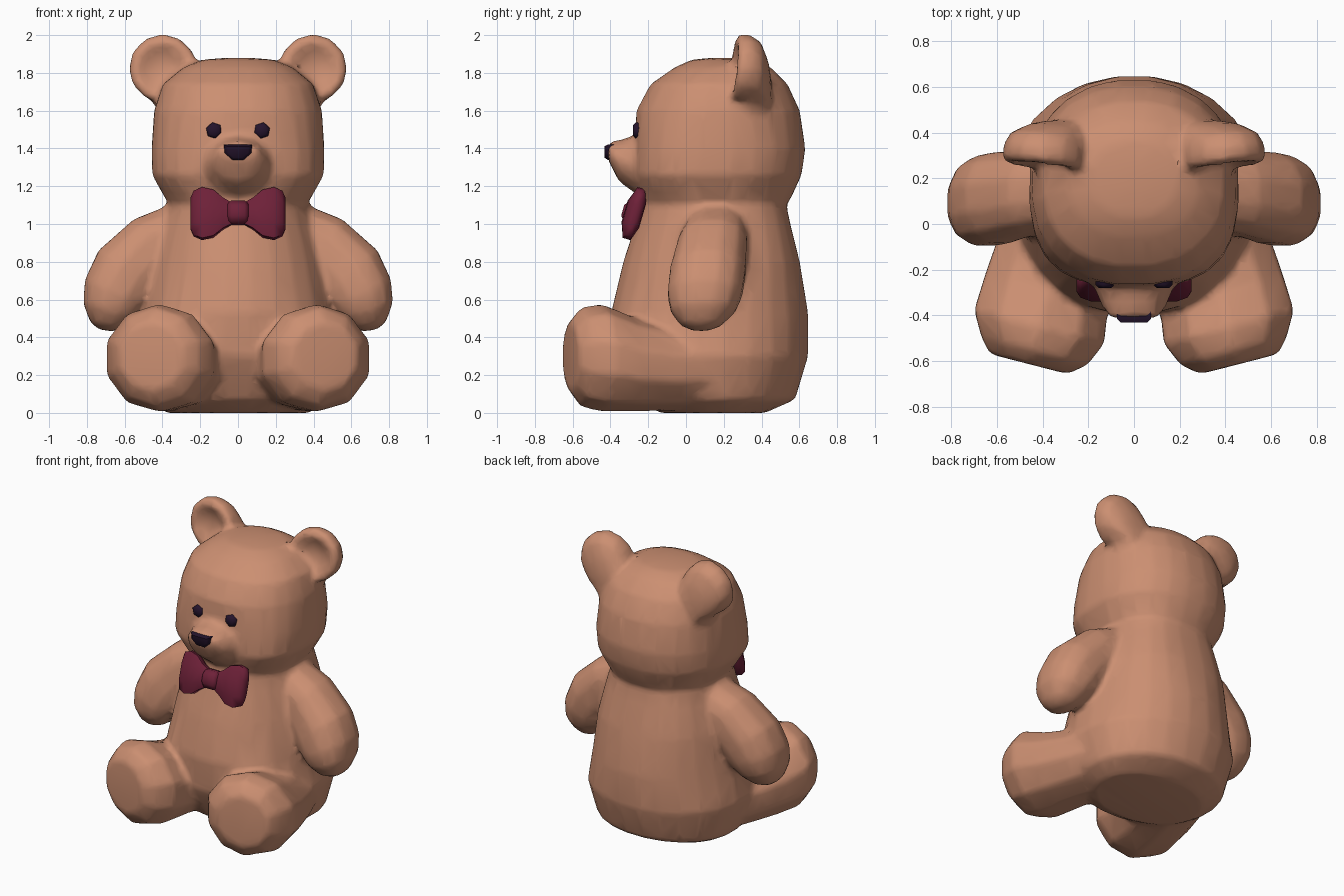
import bpy, bmesh, math
from mathutils import Vector as V

if "Cube" in bpy.data.objects:
    bpy.data.objects.remove(bpy.data.objects["Cube"])

X, Y, Z = V((1, 0, 0)), V((0, 1, 0)), V((0, 0, 1))


def material(name, rgb):
    m = bpy.data.materials.new(name)
    m.diffuse_color = (*rgb, 1)
    m.use_nodes = True
    m.node_tree.nodes["Principled BSDF"].inputs["Base Color"].default_value = m.diffuse_color
    return m


FUR = material("brown fur", (0.60, 0.275, 0.167))
RED = material("dark red cloth", (0.155, 0.015, 0.04))
DARK = material("near black", (0.018, 0.007, 0.025))
fur_parts = []


def ring(c, u, v, a, b, n=16, e=2.0, turn=0.0, e_neg=None):
    """Superellipse of n points around c, half-sizes a along u, b along v; e_neg squares the -v half."""
    pts = []
    for i in range(n):
        t = 2 * math.pi * (i + turn) / n
        cu, sv = math.cos(t), math.sin(t)
        k = 2 / (e_neg if e_neg and sv < 0 else e)
        cu = math.copysign(abs(cu) ** k, cu)
        sv = math.copysign(abs(sv) ** k, sv)
        pts.append(V(c) + u * (a * cu) + v * (b * sv))
    return pts


def loft(name, rings, mat, side=1, floor=False, angle=60):
    """Skin rings into a closed smooth solid; side=-1 mirrors it in x."""
    bm = bmesh.new()
    rows = []
    for r in rings:
        rows.append([bm.verts.new((p.x * side, p.y, max(p.z, 0.005) if floor else p.z)) for p in r])
    n = len(rows[0])
    for lo, hi in zip(rows, rows[1:]):
        for i in range(n):
            j = (i + 1) % n
            bm.faces.new((lo[i], lo[j], hi[j], hi[i]))
    bm.faces.new(rows[0])
    bm.faces.new(rows[-1])
    bmesh.ops.recalc_face_normals(bm, faces=bm.faces)
    me = bpy.data.meshes.new(name)
    bm.to_mesh(me)
    bm.free()
    me.materials.append(mat)
    ob = bpy.data.objects.new(name, me)
    bpy.context.collection.objects.link(ob)
    bpy.ops.object.select_all(action='DESELECT')
    ob.select_set(True)
    bpy.context.view_layer.objects.active = ob
    bpy.ops.object.shade_smooth_by_angle(angle=math.radians(angle))
    if mat is FUR:
        fur_parts.append(ob)
    return ob


def stack(name, levels):
    """Horizontal sections: height, half-width, front y, back y, front and back squareness."""
    loft(name, [ring((0, (f + b) / 2, z), X, Y, w, (b - f) / 2, 24, eb, 0.5, ef)
                for z, w, f, b, ef, eb in levels], FUR)


# Torso
stack("torso", [(0, .38, -.14, .42, 2.1, 2.1), (.07, .49, -.26, .58, 2.1, 2.1),
                (.3, .555, -.38, .65, 2.1, 2.1), (.53, .51, -.40, .65, 2.1, 2.1),
                (.8, .455, -.335, .605, 2.1, 2.4), (1.0, .40, -.27, .555, 2.1, 2.5),
                (1.12, .37, -.24, .53, 2.1, 2.4), (1.22, .36, -.2, .53, 2.1, 2.3)])

# Head
stack("head", [(1.08, .34, -.20, .52, 2.3, 2.2), (1.14, .39, -.24, .56, 2.5, 2.2),
               (1.26, .457, -.275, .615, 2.9, 2.2), (1.4, .46, -.275, .635, 2.7, 2.2),
               (1.6, .447, -.265, .605, 2.3, 2.2), (1.74, .40, -.19, .54, 2.3, 2.2),
               (1.83, .29, -.06, .45, 2.3, 2.2), (1.87, .19, .03, .37, 2.3, 2.2),
               (1.88, .06, .14, .26, 2, 2)])

# Muzzle
loft("muzzle", [ring((0, y, z), X, Z, a, b, 12)
                for y, z, a, b in [(-.18, 1.31, .23, .19), (-.27, 1.315, .18, .155),
                                   (-.355, 1.335, .145, .11), (-.412, 1.385, .11, .05)]], FUR)

# Nose: half hexagon, flat on top
nose = [(-.075, 1.42), (-.07, 1.375), (-.03, 1.34), (.03, 1.34), (.07, 1.375), (.075, 1.42)]
loft("nose", [[V((x * s, y, 1.385 + (z - 1.385) * s)) for x, z in nose]
              for y, s in [(-.375, 1), (-.415, 1), (-.432, .75)]], DARK)

for s, label in ((1, "left"), (-1, "right")):
    # Eyes
    loft("eye_" + label, [ring((.127, y, 1.495), X, Z, r, r, 6, turn=.3)
                          for y, r in [(-.21, .044), (-.265, .044), (-.28, .028)]], DARK, s)

    # Ears: round, dished at the front, tapering back into the head
    lean = V((0, .1, 1)).normalized()
    across = V((1, .12, 0)).normalized()
    loft("ear_" + label, [ring((x, y, z), across, lean, r, r, 12)
                          for x, y, z, r in [(.40, .295, 1.82, .04), (.40, .28, 1.82, .09),
                                             (.40, .245, 1.82, .145), (.40, .265, 1.825, .183),
                                             (.395, .33, 1.822, .180), (.38, .38, 1.80, .165),
                                             (.34, .42, 1.74, .13), (.28, .44, 1.66, .10)]], FUR, s)
    # Ear root
    loft("ear_root_" + label, [ring(c, V((.7, 0, -.7)), Y, a, b, 10)
                               for *c, a, b in [(.24, .34, 1.62, .18, .15), (.31, .335, 1.70, .165, .125),
                                                (.37, .335, 1.77, .14, .07)]], FUR, s)

    # Arms: tube following a bent path
    path = [(.27, .16, .97, .16, .165), (.45, .14, .885, .178, .188), (.585, .115, .74, .20, .205),
            (.65, .10, .63, .182, .203), (.68, .09, .54, .15, .175), (.70, .08, .465, .09, .11),
            (.705, .08, .437, .04, .045)]
    rings = []
    for i, (x, y, z, a, b) in enumerate(path):
        p, q = path[max(i - 1, 0)], path[min(i + 1, len(path) - 1)]
        d = V((q[0] - p[0], 0, q[2] - p[2])).normalized()
        rings.append(ring((x, y, z), V((-d.z, 0, d.x)), Y, a, b, 12, 2.35, .5))
    loft("arm_" + label, rings, FUR, s)

    # Legs: thicken toward a flat sole that turns outward
    across = V((.97, .25, 0))
    loft("leg_" + label, [ring((x, y, z), across, Z, a, b, 10, 2, .5)
                          for x, y, z, a, b in [(.24, .2, .24, .25, .22), (.33, -.08, .235, .27, .225),
                                                (.38, -.28, .255, .29, .255), (.415, -.45, .29, .308, .29),
                                                (.435, -.555, .295, .252, .265), (.46, -.613, .30, .185, .185)]],
         FUR, s, floor=True)

    # Bow loops
    up = V((0, .28, .96)).normalized()
    out = V((0, -.96, .28)).normalized()
    loft("bow_loop_" + label, [ring((x, y, 1.055), up, out, a, b, 8, 2.3, .5)
                               for x, y, a, b in [(.03, -.285, .06, .03), (.08, -.285, .09, .04),
                                                  (.13, -.28, .135, .05), (.19, -.275, .150, .05),
                                                  (.235, -.27, .13, .04), (.252, -.265, .09, .015)]],
         RED, s)

# Bow knot
loft("bow_knot", [ring((x, -.29, 1.06), up, out, a, b, 8, 2.4, .5)
                  for x, a, b in [(-.055, .05, .035), (-.035, .065, .05), (.035, .065, .05),
                                  (.055, .05, .035)]], RED)

# Fuse the fur parts into one soft skin
bpy.ops.object.select_all(action='DESELECT')
for ob in fur_parts:
    ob.select_set(True)
body = fur_parts[0]
body.name = "plush_body"
bpy.context.view_layer.objects.active = body
bpy.ops.object.join()
fuse = body.modifiers.new("fuse", 'REMESH')
fuse.mode = 'VOXEL'
fuse.voxel_size = 0.02
fuse.use_smooth_shade = True
soften = body.modifiers.new("soften", 'SMOOTH')
soften.factor = 0.5
soften.iterations = 6
thin = body.modifiers.new("thin", 'DECIMATE')
thin.ratio = 0.15
